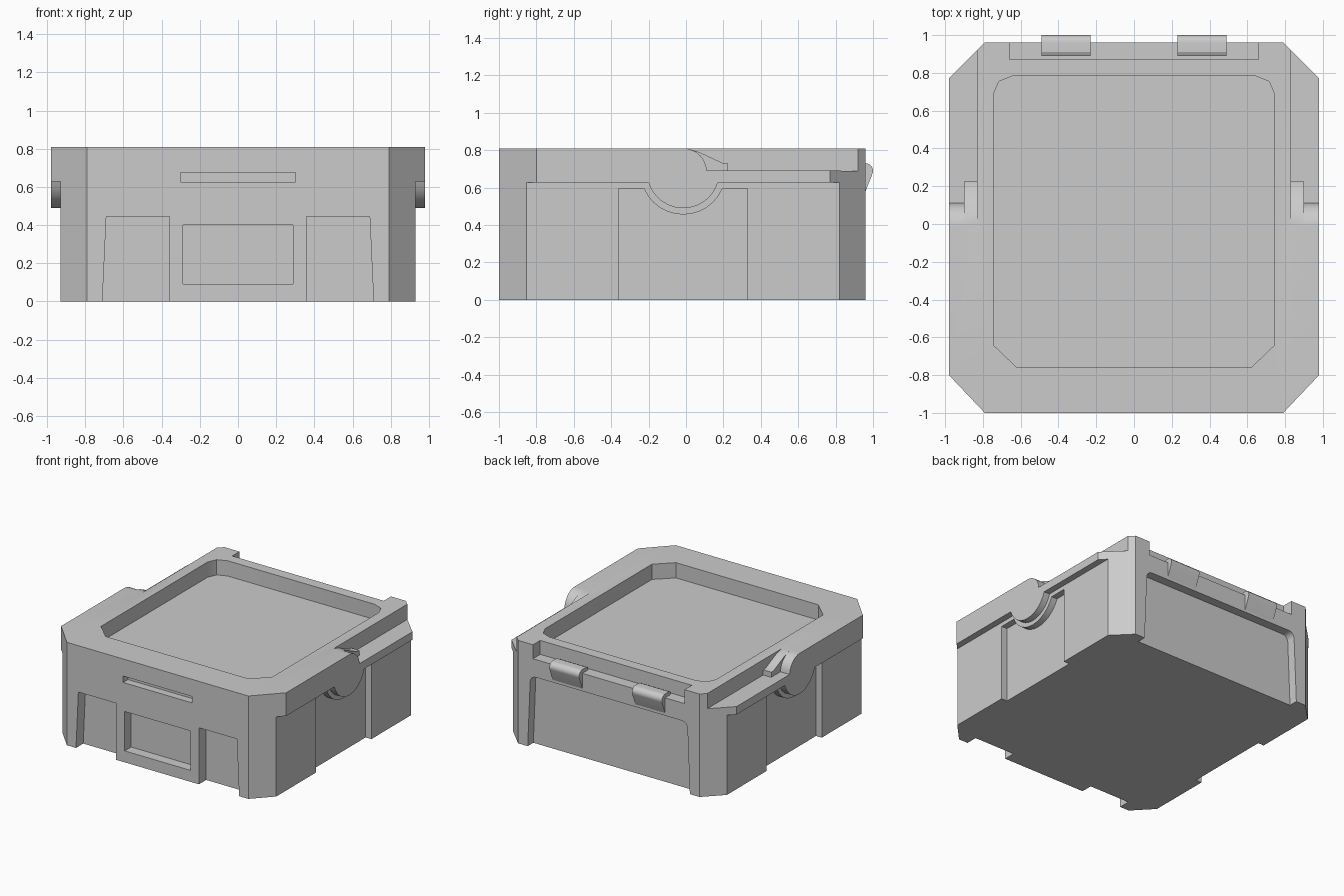
import bpy
import bmesh
import math

cube = bpy.data.objects.get("Cube")
if cube:
    bpy.data.objects.remove(cube, do_unlink=True)

grey = bpy.data.materials.new("plain grey")
grey.use_nodes = True
COLOUR = (0.6, 0.6, 0.6, 1)
grey.diffuse_color = COLOUR
grey.node_tree.nodes["Principled BSDF"].inputs["Base Color"].default_value = COLOUR

# Maps (profile u, profile v, depth) to x, y, z for each extrusion axis
AXES = {"x": lambda u, v, d: (d, u, v),
        "y": lambda u, v, d: (u, d, v),
        "z": lambda u, v, d: (u, v, d)}


def prism(name, profile, axis, start, end):
    """Extrude a flat outline along one axis."""
    bm = bmesh.new()
    near = [bm.verts.new(AXES[axis](u, v, start)) for u, v in profile]
    far = [bm.verts.new(AXES[axis](u, v, end)) for u, v in profile]
    bm.faces.new(near)
    bm.faces.new(far)
    n = len(profile)
    for i in range(n):
        j = (i + 1) % n
        bm.faces.new((near[i], near[j], far[j], far[i]))
    bmesh.ops.recalc_face_normals(bm, faces=bm.faces)
    mesh = bpy.data.meshes.new(name)
    bm.to_mesh(mesh)
    bm.free()
    mesh.materials.append(grey)
    obj = bpy.data.objects.new(name, mesh)
    bpy.context.collection.objects.link(obj)
    return obj


def rect(u0, u1, v0, v1):
    return [(u0, v0), (u1, v0), (u1, v1), (u0, v1)]


def arc(cu, cv, r, a0, a1, steps):
    return [(cu + r * math.cos(math.radians(a0 + (a1 - a0) * i / steps)),
             cv + r * math.sin(math.radians(a0 + (a1 - a0) * i / steps)))
            for i in range(steps + 1)]


def cut(profile, axis, start, end):
    """Carve an extruded outline out of the case."""
    cutter = prism("cutter", profile, axis, start, end)
    cutter.hide_render = True
    mod = case.modifiers.new("cut", "BOOLEAN")
    mod.operation = "DIFFERENCE"
    mod.solver = "EXACT"
    mod.object = cutter
    with bpy.context.temp_override(object=case, active_object=case):
        bpy.ops.object.modifier_apply(modifier=mod.name)
    bpy.data.objects.remove(cutter, do_unlink=True)


def dip(radius, z):
    """Points of the pivot circle below height z, from back to front."""
    a = math.degrees(math.asin((PIVOT_Z - z) / radius))
    return arc(PIVOT_Y, PIVOT_Z, radius, -a, -180 + a, 12)


# Case with chamfered corners
case = prism("case", [(-0.79, -1), (0.79, -1), (0.98, -0.8), (0.98, 0.77),
                      (0.79, 0.96), (-0.79, 0.96), (-0.98, 0.77), (-0.98, -0.8)],
             "z", 0, 0.81)

# Sides: overhanging rim with round pivot boss, shallow panel, latch ledge and ramp
PIVOT_Y, PIVOT_Z = -0.015, 0.684
under_rim = [(-1.2, -0.1), (1.2, -0.1), (1.2, 0.627)] + dip(0.194, 0.627) + [(-1.2, 0.627)]
side_panel = [(-0.36, -0.1), (0.33, -0.1), (0.33, 0.595)] + dip(0.228, 0.595) + [(-0.36, 0.595)]
ledge = arc(PIVOT_Y, PIVOT_Z, 0.126, 90, 3, 9) + [(1.2, 0.69), (1.2, 0.95), (PIVOT_Y, 0.95)]
ramp = [(0, 0.811), (0.07, 0.79), (0.13, 0.762), (0.2, 0.73), (0.225, 0.73),
        (0.225, 0.69), (1.2, 0.69), (1.2, 0.95), (0, 0.95)]
for s in (-1, 1):
    cut(under_rim, "x", s * 0.93, s * 1.2)
    cut(side_panel, "x", s * 0.88, s * 1.2)
    cut(ledge, "x", s * 0.90, s * 1.2)
    cut(ramp, "x", s * 0.83, s * 0.901)
    # Front corner recess
    cut([(s * 0.36, -0.1), (s * 0.715, -0.1), (s * 0.69, 0.445), (s * 0.36, 0.445)],
        "y", -1.2, -0.91)

# Front label window and slot
cut(rect(-0.287, 0.287, 0.09, 0.40), "y", -1.2, -0.92)
cut(rect(-0.3, 0.3, 0.625, 0.675), "y", -1.2, -0.94)

# Top tray
cut([(-0.62, -0.76), (0.62, -0.76), (0.745, -0.64), (0.745, 0.685), (0.715, 0.755),
     (0.64, 0.785), (-0.64, 0.785), (-0.715, 0.755), (-0.745, 0.685), (-0.745, -0.64)],
    "z", 0.69, 1)

# Back hinge notch and large rounded panel
cut(rect(-0.66, 0.66, 0.70, 1), "y", 0.87, 1.2)
right_top = arc(0.635, 0.51, 0.05, 0, 90, 5)
cut([(0.71, -0.1)] + right_top + [(-u, v) for u, v in reversed(right_top)] + [(-0.71, -0.1)],
    "y", 0.89, 1.2)

# Hinges wrapping over the back edge
hinge = [(0.89, 0.69), (0.89, 0.72), (0.91, 0.73)] + arc(0.96, 0.69, 0.04, 90, -20, 8) \
    + [(0.96, 0.58), (0.94, 0.6)]
hinges = [prism(name, hinge, "x", x, x + 0.26)
          for name, x in (("right_hinge", -0.49), ("left_hinge", 0.23))]

# Smooth the curved parts, keep edges crisp
bpy.ops.object.select_all(action="DESELECT")
for obj in [case] + hinges:
    obj.select_set(True)
bpy.context.view_layer.objects.active = case
bpy.ops.object.shade_smooth_by_angle(angle=math.radians(25))
